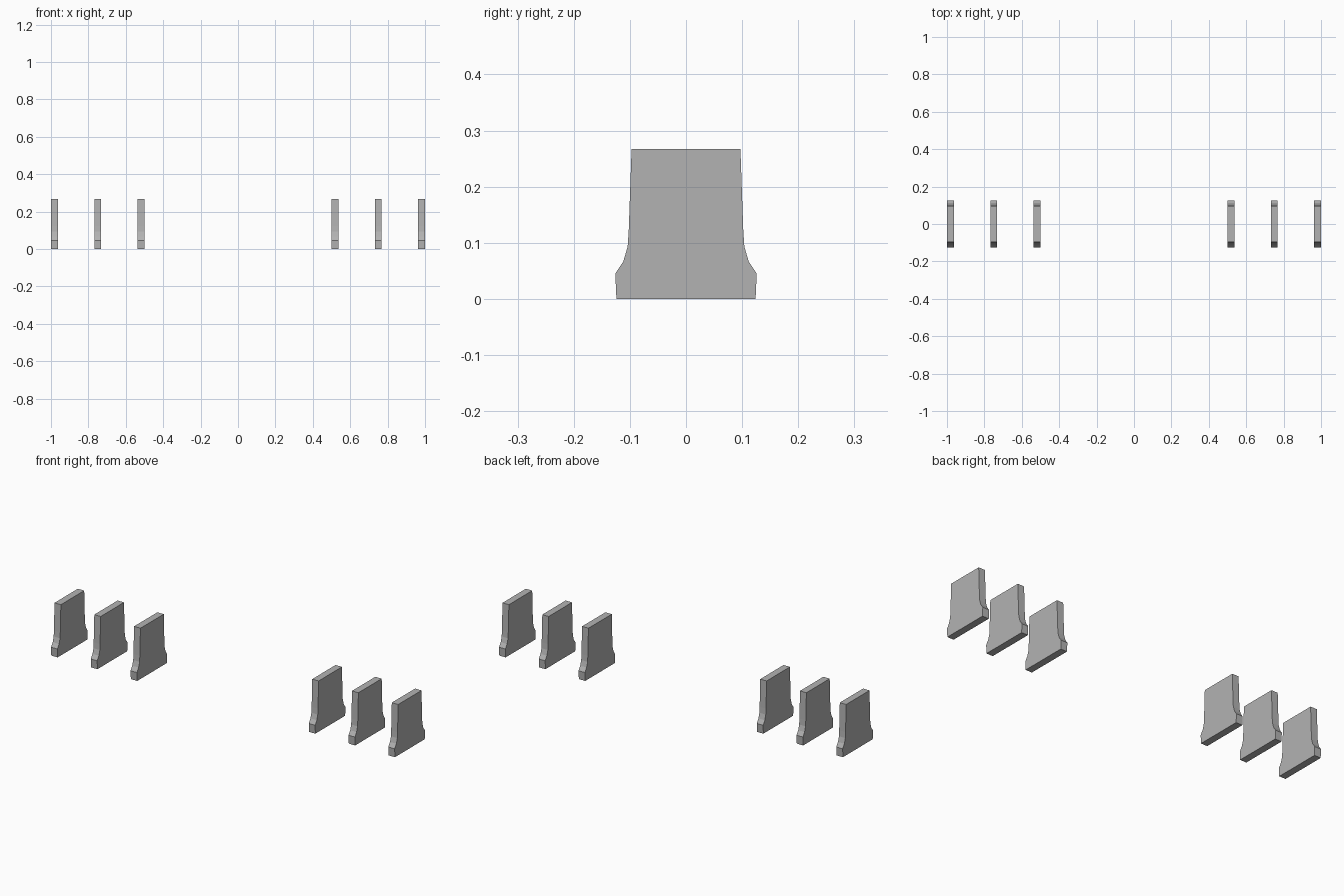
import bpy, bmesh

if "Cube" in bpy.data.objects:
    bpy.data.objects.remove(bpy.data.objects["Cube"])

grey = bpy.data.materials.new("mid grey")
grey.diffuse_color = (0.45, 0.45, 0.45, 1)
grey.use_nodes = True
grey.node_tree.nodes["Principled BSDF"].inputs["Base Color"].default_value = grey.diffuse_color

# Half profile of a plate: (y, z) from foot to top
HALF = [(0.124, 0.0), (0.126, 0.045), (0.112, 0.066), (0.104, 0.093),
        (0.102, 0.124), (0.097, 0.267)]
PROFILE = HALF + [(-y, z) for y, z in reversed(HALF)]
THICK = 0.037


def plate(name, x):
    """Upright flared plate, extruded along x and centred on x."""
    bm = bmesh.new()
    face = bm.faces.new([bm.verts.new((x - THICK / 2, y, z)) for y, z in PROFILE])
    ext = bmesh.ops.extrude_face_region(bm, geom=[face])
    moved = [v for v in ext["geom"] if isinstance(v, bmesh.types.BMVert)]
    bmesh.ops.translate(bm, verts=moved, vec=(THICK, 0, 0))
    bmesh.ops.recalc_face_normals(bm, faces=bm.faces)
    mesh = bpy.data.meshes.new(name)
    bm.to_mesh(mesh)
    bm.free()
    mesh.materials.append(grey)
    bpy.context.collection.objects.link(bpy.data.objects.new(name, mesh))


# Two mirrored groups of three plates
for side, sign in (("left", -1), ("right", 1)):
    for part, x in (("inner", 0.5185), ("middle", 0.75), ("outer", 0.9815)):
        plate(f"{side}_{part}_plate", sign * x)
